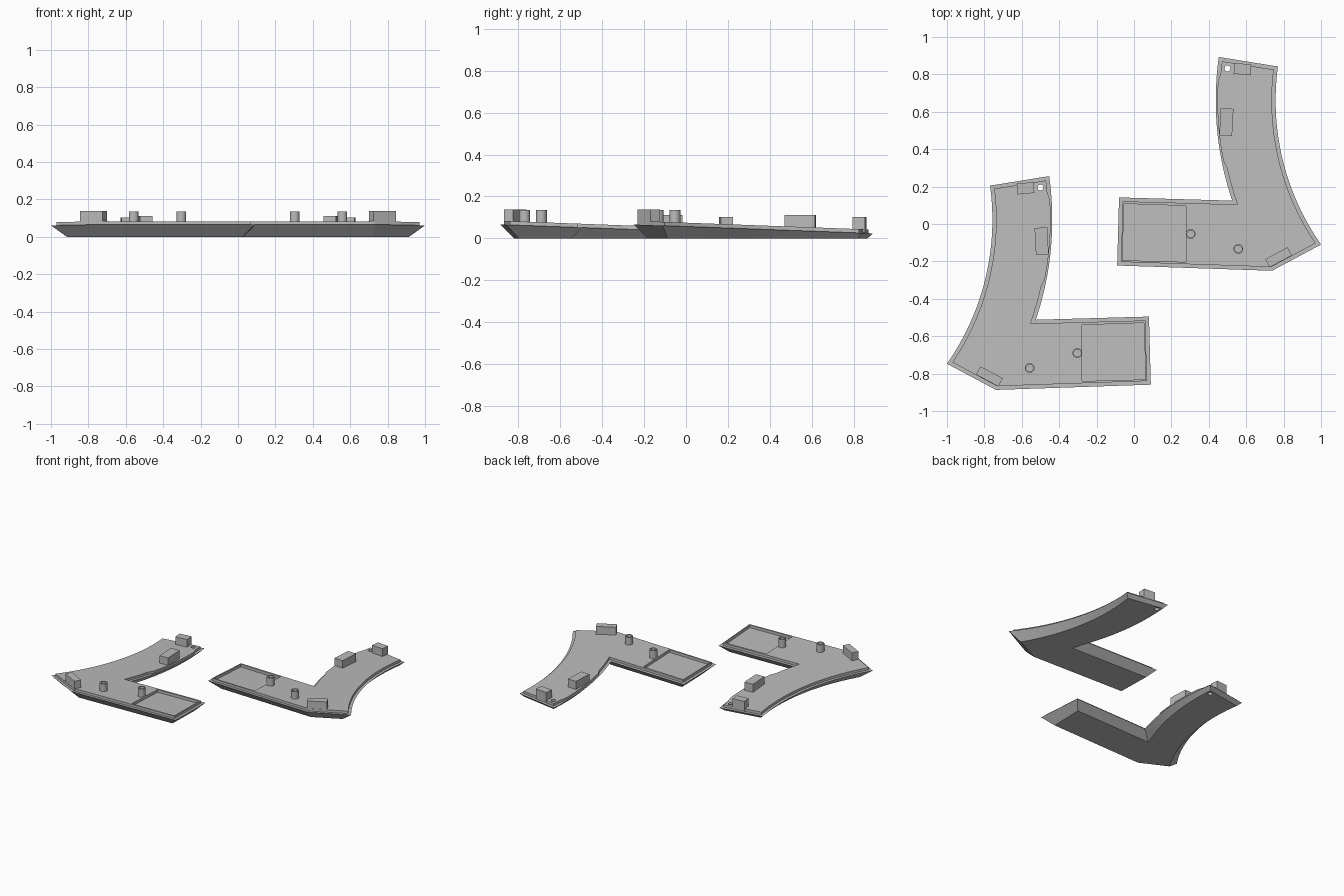
import bpy, bmesh, math
from mathutils import Vector

if "Cube" in bpy.data.objects:
    bpy.data.objects.remove(bpy.data.objects["Cube"])

grey = bpy.data.materials.new("grey_plastic")
grey.diffuse_color = (0.5, 0.5, 0.5, 1)
grey.use_nodes = True
grey.node_tree.nodes["Principled BSDF"].inputs["Base Color"].default_value = grey.diffuse_color

SIDES = {"right": (1, 0.0), "left": (-1, -0.637)}   # x sign, y shift


def ledge_z(y):
    return 0.066 - 0.037 * (y + 0.25)


def top_z(y):
    return ledge_z(y) + 0.018


def finish(name, bm, side):
    """Place a part on one side, mirrored for the left."""
    sx, dy = SIDES[side]
    for v in bm.verts:
        v.co.x *= sx
        v.co.y += dy
    bmesh.ops.recalc_face_normals(bm, faces=bm.faces)
    me = bpy.data.meshes.new(name)
    bm.to_mesh(me)
    bm.free()
    me.materials.append(grey)
    ob = bpy.data.objects.new(f"{side}_{name}", me)
    bpy.context.collection.objects.link(ob)
    return ob


def prism(loops):
    """Closed solid through a list of equal-length loops."""
    bm = bmesh.new()
    rings = [[bm.verts.new(p) for p in lp] for lp in loops]
    n = len(rings[0])
    for a, b in zip(rings, rings[1:]):
        for i in range(n):
            j = (i + 1) % n
            bm.faces.new((a[i], a[j], b[j], b[i]))
    bm.faces.new(rings[0][::-1])
    bm.faces.new(rings[-1])
    return bm


def inset(pts, dist):
    """Mitred inset of a counter-clockwise outline, distance per point."""
    out = []
    for i, p in enumerate(pts):
        a, b = (p - pts[i - 1]).normalized(), (pts[(i + 1) % len(pts)] - p).normalized()
        na, nb = Vector((-a.y, a.x)), Vector((-b.y, b.x))
        m = (na + nb).normalized()
        out.append(p + m * dist(p) / m.dot(na))
    return out


def arc(cx, r, y0, y1, n):
    """Concave arm edge, centre at y = 0.66."""
    ys = [y0 + (y1 - y0) * i / n for i in range(n + 1)]
    return [Vector((cx - math.sqrt(r * r - (y - 0.66) ** 2), y)) for y in ys]


# Boomerang outline, counter-clockwise
outline = [Vector(p) for p in ((-0.09, -0.222), (0.738, -0.25))]
outline += arc(2.098, 1.341, -0.11, 0.842, 18)
outline += arc(2.107, 1.67, 0.893, 0.125, 18)
outline += [Vector((-0.08, 0.142))]


def lip_inset(p):
    on_clip = p.x < 0.5 and 0.3 < p.y < 0.8
    return 0.009 if on_clip else 0.02


def shell(side):
    """Flat base, sloped skirt, ledge and raised lip."""
    base = inset(outline, lambda p: ledge_z(p.y))
    lip = inset(outline, lip_inset)
    return finish("shell", prism([
        [(p.x, p.y, 0) for p in base],
        [(p.x, p.y, ledge_z(p.y)) for p in outline],
        [(p.x, p.y, ledge_z(p.y)) for p in lip],
        [(p.x, p.y, top_z(p.y)) for p in lip]]), side)


def block(name, side, x, y, w, d, top, angle=0.0):
    c, s = math.cos(angle), math.sin(angle)
    pts = [(x + c * u - s * v, y + s * u + c * v) for u, v in
           ((-w / 2, -d / 2), (w / 2, -d / 2), (w / 2, d / 2), (-w / 2, d / 2))]
    bottom = ledge_z(y) + 0.002
    return finish(name, prism([[(*p, z) for p in pts] for z in (bottom, top)]), side)


def circle(x, y, r, z, n=24):
    return [(x + r * math.cos(k * math.tau / n), y + r * math.sin(k * math.tau / n), z)
            for k in range(n)]


def cut(target, cutter):
    cutter.hide_render = True
    cutter.hide_set(True)
    m = target.modifiers.new("cut", "BOOLEAN")
    m.operation, m.solver, m.object = "DIFFERENCE", "EXACT", cutter


for side in SIDES:
    body = shell(side)

    # Recessed panel in the short leg
    rect = [(-0.062, -0.194), (0.278, -0.203), (0.278, 0.097), (-0.053, 0.108)]
    cut(body, finish("panel_cutter", prism(
        [[(x, y, top_z(y) + dz) for x, y in rect] for dz in (-0.02, 0.05)]), side))

    # Through hole near the arm tip
    cut(body, finish("hole_cutter", prism(
        [circle(0.5, 0.832, 0.016, z) for z in (-0.1, 0.2)]), side))

    # Hollow pegs
    for i, (x, y) in enumerate(((0.303, -0.053), (0.558, -0.133))):
        z = top_z(y)
        peg = finish(f"peg_{i + 1}", prism([
            circle(x, y, 0.026, z - 0.01), circle(x, y, 0.026, 0.136),
            circle(x, y, 0.019, 0.136), circle(x, y, 0.019, z)]), side)
        for o in bpy.context.selected_objects:
            o.select_set(False)
        peg.select_set(True)
        bpy.context.view_layer.objects.active = peg
        bpy.ops.object.shade_smooth_by_angle(angle=math.radians(35))

    # Locating blocks
    block("corner_block", side, 0.773, -0.178, 0.135, 0.05, 0.138, math.radians(28))
    block("arm_block", side, 0.494, 0.545, 0.068, 0.145, 0.112, math.radians(-3))
    block("tip_block", side, 0.58, 0.828, 0.09, 0.058, 0.102, math.radians(-5))
